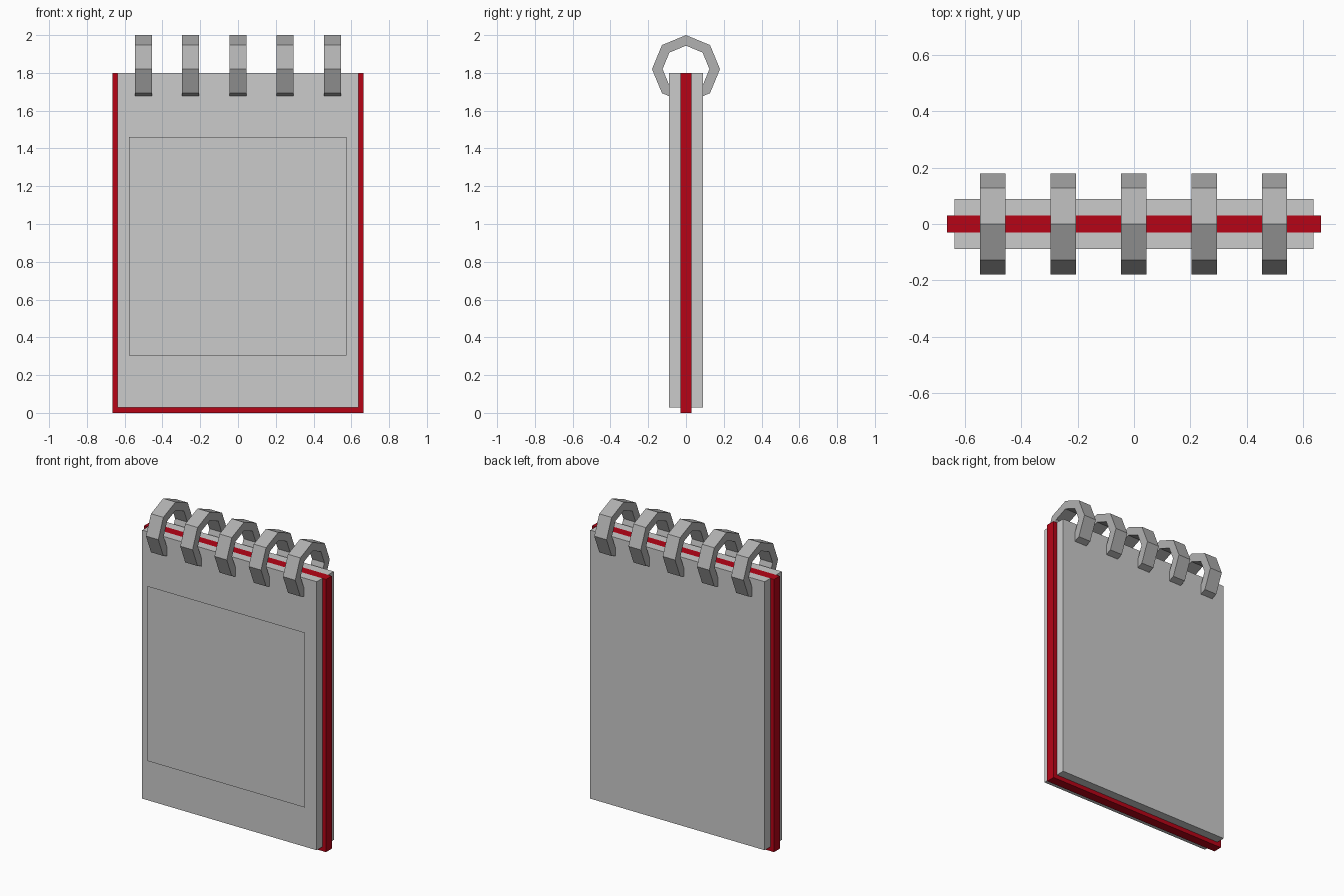
import bpy, bmesh, math
from mathutils import Vector

if "Cube" in bpy.data.objects:
    bpy.data.objects.remove(bpy.data.objects["Cube"])


def add_object(name, bm, material=None):
    mesh = bpy.data.meshes.new(name)
    bm.to_mesh(mesh)
    bm.free()
    obj = bpy.data.objects.new(name, mesh)
    bpy.context.collection.objects.link(obj)
    if material:
        mesh.materials.append(material)
    return obj


def add_box(name, lo, hi, material=None):
    lo, hi = Vector(lo), Vector(hi)
    bm = bmesh.new()
    bmesh.ops.create_cube(bm, size=1)
    for v in bm.verts:
        v.co = (lo + hi) / 2 + v.co * (hi - lo)
    return add_object(name, bm, material)


def make_material(name, color):
    mat = bpy.data.materials.new(name)
    mat.diffuse_color = (*color, 1)
    mat.use_nodes = True
    mat.node_tree.nodes["Principled BSDF"].inputs["Base Color"].default_value = mat.diffuse_color
    return mat


red = make_material("red_paper", (0.47, 0.001, 0.008))
dark_grey = make_material("dark_metal", (0.44, 0.44, 0.44))

# Red block of pages between two covers
add_box("pages", (-0.664, -0.03, 0), (0.664, 0.03, 1.8), red)
add_box("back_cover", (-0.637, 0.03, 0.028), (0.637, 0.089, 1.8))
add_box("front_cover", (-0.637, -0.089, 0.028), (0.637, -0.03, 1.8))

# Single-sided label sheet floating just in front of the cover
bm = bmesh.new()
bm.faces.new([bm.verts.new((x, -0.121, z)) for x, z in
              ((-0.576, 0.305), (0.574, 0.305), (0.574, 1.46), (-0.576, 1.46))])
add_object("cover_label", bm)


# Octagonal binding rings along the top edge
def binding_ring(name, x, width=0.09, outer=0.18, inner=0.124, z=1.82, sides=8):
    bm = bmesh.new()
    profile = [(-width / 2, outer), (width / 2, outer),
               (width / 2, inner), (-width / 2, inner)]
    loops = []
    for i in range(sides):
        a = 2 * math.pi * i / sides
        loops.append([bm.verts.new((x + dx, r * math.cos(a), z + r * math.sin(a)))
                      for dx, r in profile])
    for i in range(sides):
        a, b = loops[i], loops[(i + 1) % sides]
        for j in range(4):
            k = (j + 1) % 4
            bm.faces.new((a[j], a[k], b[k], b[j]))
    bmesh.ops.recalc_face_normals(bm, faces=bm.faces)
    add_object(name, bm, dark_grey)


for i in range(5):
    binding_ring(f"binding_ring_{i + 1}", -0.001 + (i - 2) * 0.25)
